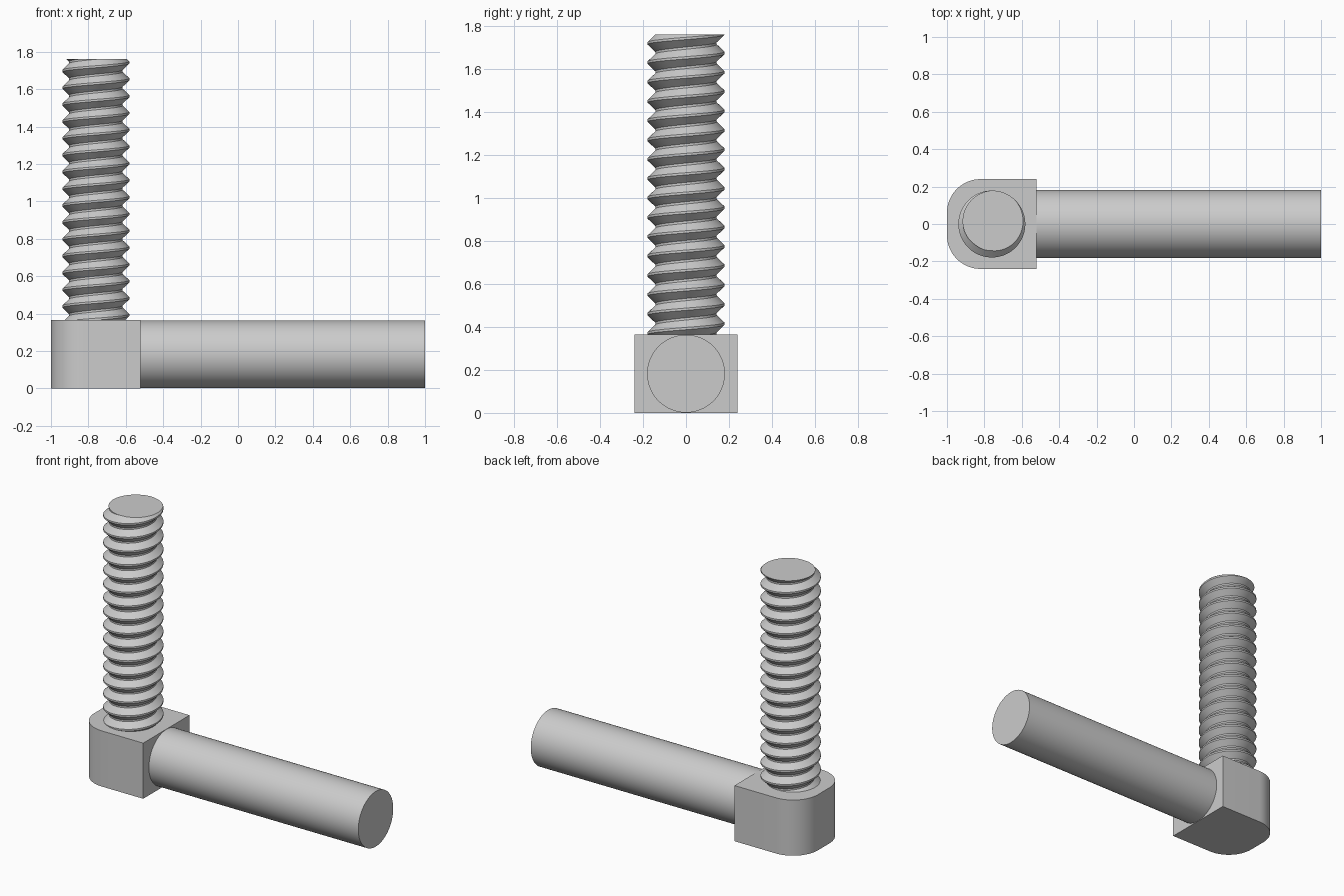
import bpy, bmesh
from math import sin, cos, pi, radians

cube = bpy.data.objects.get("Cube")
if cube:
    bpy.data.objects.remove(cube)

steel = bpy.data.materials.new("grey_steel")
steel.use_nodes = True
COLOUR = (0.6, 0.6, 0.6, 1)
steel.diffuse_color = COLOUR
steel.node_tree.nodes["Principled BSDF"].inputs["Base Color"].default_value = COLOUR

BLOCK_TOP, HALF_WIDTH, ROD_RADIUS = 0.365, 0.24, 0.181
POST_X, POST_TOP = -0.76, 1.76


def finish(name, bm, angle):
    bmesh.ops.recalc_face_normals(bm, faces=bm.faces)
    mesh = bpy.data.meshes.new(name)
    bm.to_mesh(mesh)
    bm.free()
    obj = bpy.data.objects.new(name, mesh)
    bpy.context.collection.objects.link(obj)
    mesh.materials.append(steel)
    bpy.ops.object.select_all(action='DESELECT')
    obj.select_set(True)
    bpy.context.view_layer.objects.active = obj
    bpy.ops.object.shade_smooth_by_angle(angle=radians(angle))
    return obj


# Corner block: plan outline with two rounded corners, extruded upwards
def corner_block(radius=0.18, steps=16):
    outline = [(-0.52, -HALF_WIDTH), (-0.52, HALF_WIDTH)]
    for side, start in ((1, pi / 2), (-1, pi)):
        for i in range(steps + 1):
            a = start + pi / 2 * i / steps
            outline.append((-1 + radius + radius * cos(a),
                            side * (HALF_WIDTH - radius) + radius * sin(a)))
    bm = bmesh.new()
    base = bm.faces.new([bm.verts.new((x, y, 0)) for x, y in outline])
    top = bmesh.ops.extrude_face_region(bm, geom=[base], use_keep_orig=True)
    bmesh.ops.translate(bm, vec=(0, 0, BLOCK_TOP),
                        verts=[g for g in top["geom"] if isinstance(g, bmesh.types.BMVert)])
    finish("corner_block", bm, 30)


# Plain round bar lying along x
def plain_rod():
    bm = bmesh.new()
    bmesh.ops.create_cone(bm, cap_ends=True, segments=96, radius1=ROD_RADIUS,
                          radius2=ROD_RADIUS, depth=1.53)
    rod = finish("plain_rod", bm, 30)
    rod.rotation_euler = (0, pi / 2, 0)
    rod.location = (0.235, 0, BLOCK_TOP / 2)


# Threaded post: a helical strip trimmed flat at both ends
def threaded_post(pitch=0.09, root=0.143, crest=0.179, steps=64):
    profile = [(-0.44, root), (-0.06, crest), (0.06, crest), (0.44, root)]
    bottom = BLOCK_TOP - 0.02
    turns = int((POST_TOP - bottom) / pitch) + 4
    phase = radians(70)
    bm = bmesh.new()
    rows = []
    for i in range(turns * steps):
        a = 2 * pi * i / steps
        z = POST_TOP + pitch * (i / steps - turns + 2)
        rows.append([bm.verts.new((POST_X + r * cos(a + phase), r * sin(a + phase), z + pitch * t))
                     for t, r in profile])
    for i in range(len(rows) - 1):
        low, high = rows[i], rows[i + 1]
        for k in range(len(profile) - 1):
            bm.faces.new((low[k], high[k], high[k + 1], low[k + 1]))
        if i + steps + 1 < len(rows):
            up, up_next = rows[i + steps], rows[i + steps + 1]
            bm.faces.new((low[-1], high[-1], up_next[0], up[0]))
    for z, direction in ((bottom, -1), (POST_TOP, 1)):
        cut = bmesh.ops.bisect_plane(bm, geom=bm.verts[:] + bm.edges[:] + bm.faces[:],
                                     plane_co=(0, 0, z), plane_no=(0, 0, direction),
                                     clear_outer=True)
        rim = [g for g in cut["geom_cut"] if isinstance(g, bmesh.types.BMEdge)]
        bmesh.ops.edgenet_fill(bm, edges=rim)
    finish("threaded_post", bm, 30)


corner_block()
plain_rod()
threaded_post()
